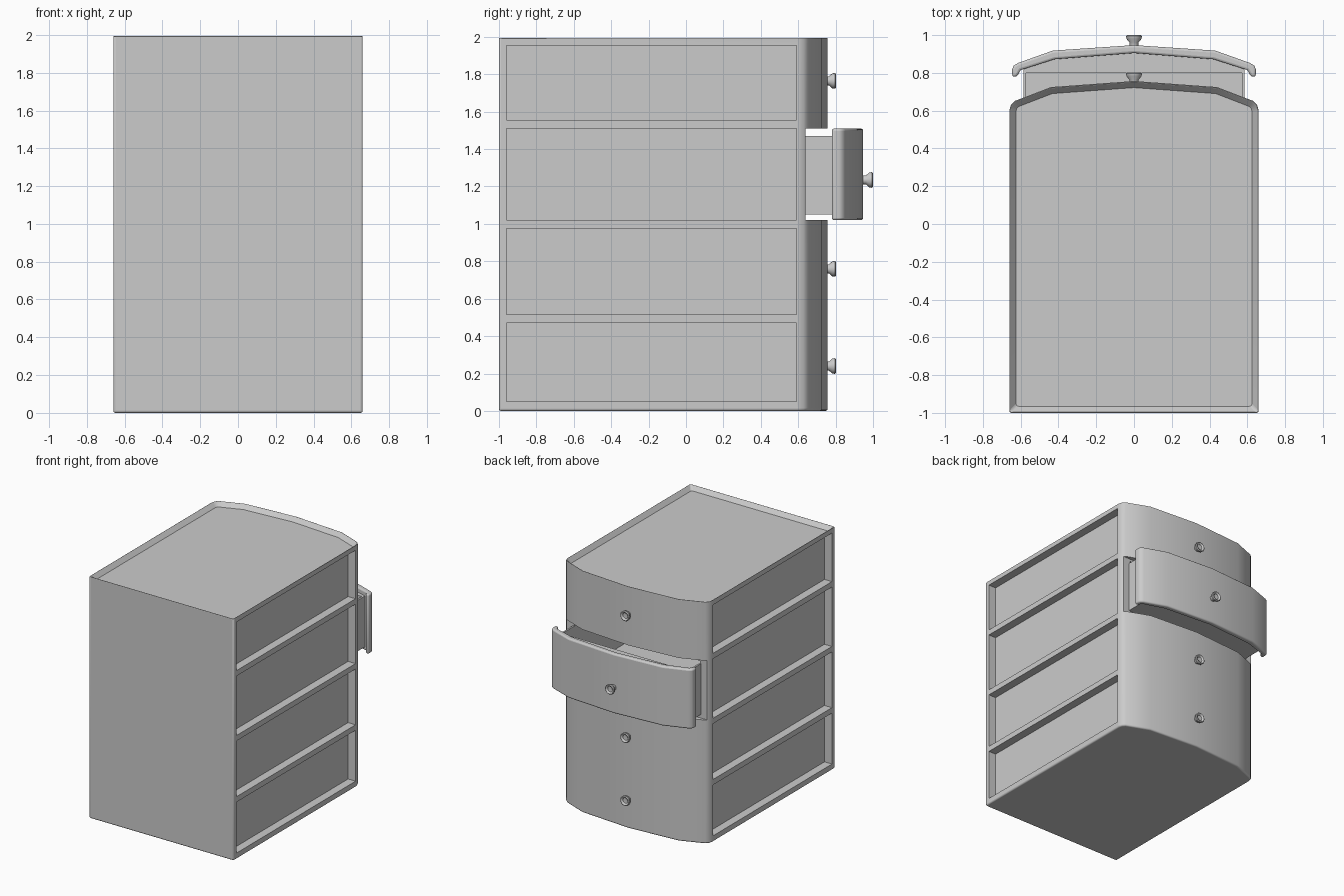
import bpy, bmesh, math

if "Cube" in bpy.data.objects:
    bpy.data.objects.remove(bpy.data.objects["Cube"])


def finish(name, bm, bevel=0.0, seg=3, angle=35):
    bmesh.ops.recalc_face_normals(bm, faces=bm.faces)
    me = bpy.data.meshes.new(name)
    bm.to_mesh(me)
    bm.free()
    ob = bpy.data.objects.new(name, me)
    bpy.context.collection.objects.link(ob)
    if bevel:
        m = ob.modifiers.new("soft_edges", 'BEVEL')
        m.width, m.segments = bevel, seg
        m.limit_method, m.angle_limit = 'ANGLE', math.radians(50)
    smooth(ob, angle)
    return ob


def smooth(ob, angle=35):
    bpy.ops.object.select_all(action='DESELECT')
    ob.select_set(True)
    bpy.context.view_layer.objects.active = ob
    bpy.ops.object.shade_smooth_by_angle(angle=math.radians(angle))


def prism(points, z0, z1):
    bm = bmesh.new()
    base = bm.faces.new([bm.verts.new((x, y, z0)) for x, y in points])
    top = [bm.verts.new((x, y, z1)) for x, y in points]
    lid = bm.faces.new(top)
    n = len(points)
    bv = list(base.verts)
    for i in range(n):
        j = (i + 1) % n
        bm.faces.new((bv[i], bv[j], top[j], top[i]))
    return bm, lid


def rect(x0, x1, y0, y1):
    return [(x0, y0), (x1, y0), (x1, y1), (x0, y1)]


def mirrored(half):
    # half runs along +x and ends on x = 0
    return half + [(-x, y) for x, y in reversed(half) if x > 0]


def cut(ob, points, z0, z1):
    c = finish("cutter", prism(points, z0, z1)[0])
    m = ob.modifiers.new("cut", 'BOOLEAN')
    m.operation, m.solver, m.object = 'DIFFERENCE', 'EXACT', c
    c.hide_render = True
    bpy.context.view_layer.objects.active = ob
    bpy.ops.object.modifier_apply(modifier=m.name)
    bpy.data.objects.remove(c)


# cabinet body with bowed front and shallow sunken top
outline = mirrored([(0.66, -1), (0.66, 0.60), (0.652, 0.63), (0.63, 0.652),
                    (0.44, 0.725), (0, 0.757)])
bm, lid = prism(outline, 0, 2)
bmesh.ops.recalc_face_normals(bm, faces=bm.faces)
bmesh.ops.inset_region(bm, faces=[lid], thickness=0.035, use_even_offset=True)
for v in lid.verts:
    v.co.z -= 0.04
body = finish("cabinet_body", bm, bevel=0.012)
while body.modifiers:
    bpy.context.view_layer.objects.active = body
    bpy.ops.object.modifier_apply(modifier=body.modifiers[0].name)

# recessed side panels
for z0, z1 in ((0.05, 0.47), (0.515, 0.975), (1.02, 1.51), (1.555, 1.955)):
    for s in (-1, 1):
        xa, xb = sorted((s * 0.592, s * 0.8))
        cut(body, rect(xa, xb, -0.96, 0.59), z0, z1)
# gap left by the pulled-out drawer, and the bay behind it
cut(body, rect(-0.8, 0.8, 0.64, 1.0), 1.02, 1.51)
cut(body, rect(-0.575, 0.575, -0.85, 0.7), 1.045, 1.49)
smooth(body)

# open drawer: bowed shell front
front = mirrored([(0.645, 0.78), (0.645, 0.82), (0.637, 0.838), (0.615, 0.852),
                  (0.43, 0.918), (0, 0.947)])
inner = mirrored([(0.62, 0.78), (0.60, 0.815), (0.42, 0.872), (0, 0.905)])
bm, _ = prism(front + inner[::-1], 1.02, 1.51)
finish("drawer_front", bm, bevel=0.012)

# backing between drawer box and front
finish("drawer_front_backing", prism(mirrored(
    [(0.585, 0.80), (0.585, 0.825), (0.43, 0.88), (0, 0.91)]), 1.05, 1.47)[0])

# drawer box, open on top
bm, lid = prism(rect(-0.585, 0.585, -0.83, 0.82), 1.05, 1.47)
bmesh.ops.recalc_face_normals(bm, faces=bm.faces)
bmesh.ops.inset_region(bm, faces=[lid], thickness=0.02)
hole = bmesh.ops.extrude_discrete_faces(bm, faces=[lid])["faces"][0]
for v in hole.verts:
    v.co.z = 1.075
finish("drawer_box", bm)

# knobs: lathed profile (radius, distance out)
profile = [(0.024, -0.015), (0.024, 0.012), (0.04, 0.03), (0.042, 0.045),
           (0.036, 0.05), (0.026, 0.047), (0.022, 0.038), (0, 0.036)]
for i, (y, z) in enumerate(((0.752, 0.24), (0.752, 0.76), (0.95, 1.235), (0.752, 1.765))):
    bm = bmesh.new()
    vs = [bm.verts.new((r, y + d, z)) for r, d in profile]
    es = [bm.edges.new(p) for p in zip(vs, vs[1:])]
    bmesh.ops.spin(bm, geom=vs + es, cent=(0, y, z), axis=(0, 1, 0),
                   angle=math.tau, steps=16)
    bmesh.ops.remove_doubles(bm, verts=bm.verts, dist=0.0005)
    finish(f"knob_{i + 1}", bm, angle=50)
